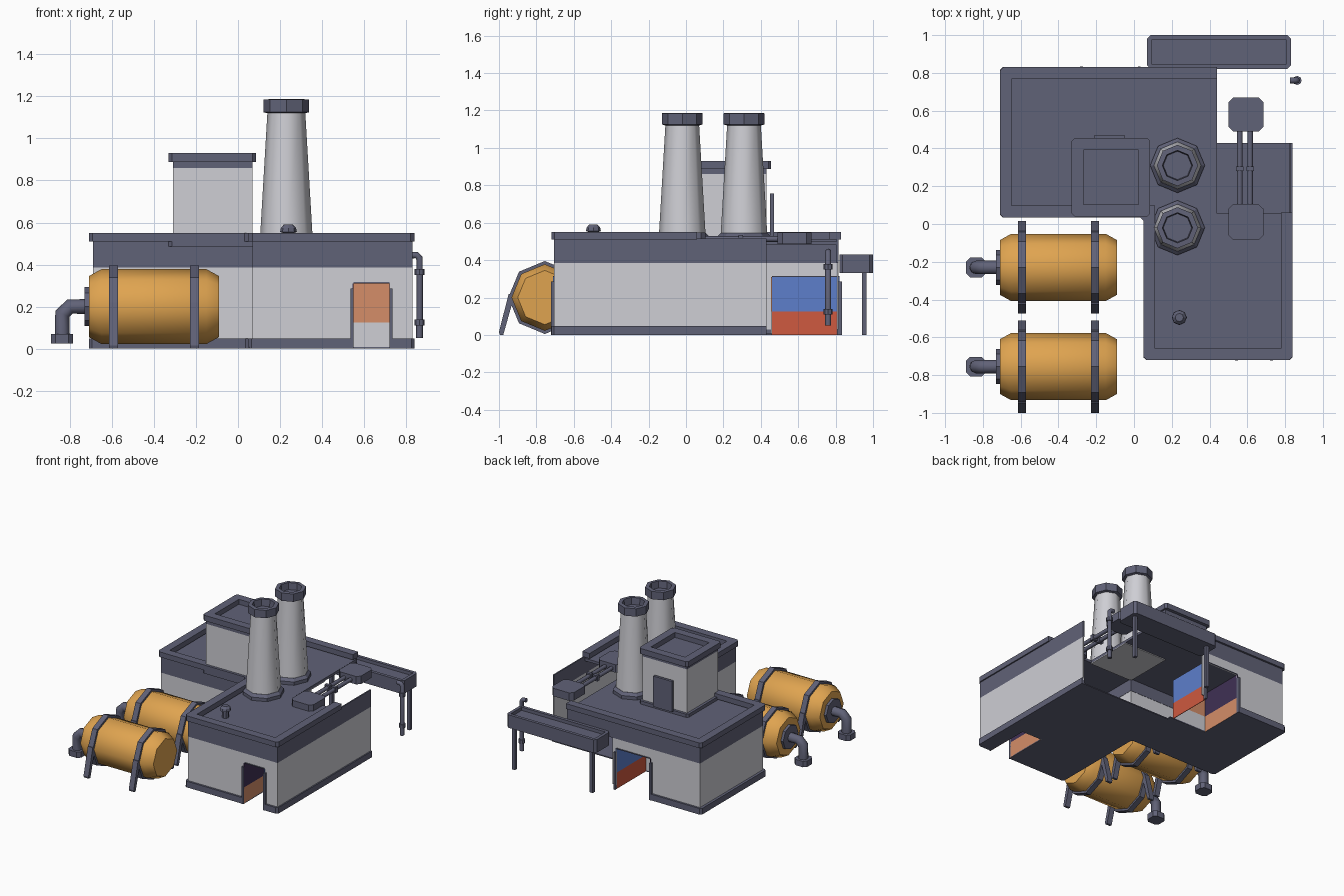
import bpy, bmesh, math
from mathutils import Vector, Matrix

if "Cube" in bpy.data.objects:
    bpy.data.objects.remove(bpy.data.objects["Cube"])


def mat(name, r, g, b):
    m = bpy.data.materials.new(name)
    m.diffuse_color = (r, g, b, 1)
    m.use_nodes = True
    m.node_tree.nodes["Principled BSDF"].inputs["Base Color"].default_value = m.diffuse_color
    return m


SLATE = mat("slate", .118, .122, .185)
WALL = mat("pale_grey", .62, .62, .66)
AMBER = mat("amber", .74, .37, .08)
SALMON = mat("salmon", .66, .27, .14)
BLUE = mat("blue", .11, .21, .60)
RED = mat("red", .62, .10, .05)
PURPLE = mat("purple", .05, .03, .09)


def finish(name, bm, m, smooth=None):
    bmesh.ops.recalc_face_normals(bm, faces=bm.faces)
    me = bpy.data.meshes.new(name)
    bm.to_mesh(me)
    bm.free()
    me.materials.append(m)
    ob = bpy.data.objects.new(name, me)
    bpy.context.collection.objects.link(ob)
    if smooth:
        bpy.ops.object.select_all(action='DESELECT')
        ob.select_set(True)
        bpy.context.view_layer.objects.active = ob
        bpy.ops.object.shade_smooth_by_angle(angle=math.radians(smooth))
    return ob


def box(name, x, y, z, m, bevel=0):
    """Box from (min, max) ranges, optionally with chamfered upright edges."""
    bm = bmesh.new()
    bmesh.ops.create_cube(bm, size=1)
    for v in bm.verts:
        v.co = [r[0] + (c + .5) * (r[1] - r[0]) for r, c in zip((x, y, z), v.co)]
    if bevel:
        up = [e for e in bm.edges if abs(e.verts[0].co.z - e.verts[1].co.z) > 1e-4]
        bmesh.ops.bevel(bm, geom=up, offset=bevel, segments=1, affect='EDGES')
    return finish(name, bm, m)


def run(name, pts, t, z0, z1, m, bevel=0, closed=False):
    """Wall strip along a plan path, thickness t towards the right of travel."""
    P = [Vector(p) for p in pts]
    n = len(P)
    segs = n if closed else n - 1
    nor = []
    for i in range(segs):
        d = (P[(i + 1) % n] - P[i]).normalized()
        nor.append(Vector((d.y, -d.x)))
    bm = bmesh.new()
    rows = []
    for i, p in enumerate(P):
        a = nor[i - 1] if (i or closed) else nor[0]
        b = nor[i] if i < segs else nor[-1]
        q = p + (a + b) / (1 + a.dot(b)) * t
        rows.append([bm.verts.new((*c, z)) for c, z in ((p, z0), (p, z1), (q, z1), (q, z0))])
    for i in range(segs):
        r, s = rows[i], rows[(i + 1) % n]
        for k in range(4):
            bm.faces.new((r[k], r[(k + 1) % 4], s[(k + 1) % 4], s[k]))
    if not closed:
        bm.faces.new(rows[0])
        bm.faces.new(rows[-1])
    if bevel:
        corner = rows if closed else rows[1:-1]
        es = [bm.edges.get((r[0], r[1])) for r in corner]
        bmesh.ops.bevel(bm, geom=es, offset=bevel, segments=1, affect='EDGES')
    return finish(name, bm, m)


def lathe(name, loc, profile, m, sides=8, along_x=False, smooth=None):
    """Revolve (radius, height) points round z, or round x."""
    bm = bmesh.new()
    rings = [[bm.verts.new((r * math.cos(math.tau * k / sides), r * math.sin(math.tau * k / sides), h))
              for k in range(sides)] for r, h in profile]
    for a, b in zip(rings, rings[1:]):
        for k in range(sides):
            j = (k + 1) % sides
            bm.faces.new((a[k], a[j], b[j], b[k]))
    bm.faces.new(rings[0])
    bm.faces.new(rings[-1])
    M = Matrix.Translation(loc)
    if along_x:
        M = M @ Matrix.Rotation(math.pi / 2, 4, 'Y')
    bm.transform(M)
    return finish(name, bm, m, smooth)


def prism_x(name, pts, x0, x1, m):
    """Extrude a (y, z) outline along x."""
    bm = bmesh.new()
    a = [bm.verts.new((x0, *p)) for p in pts]
    b = [bm.verts.new((x1, *p)) for p in pts]
    bm.faces.new(a)
    bm.faces.new(b)
    for k in range(len(pts)):
        j = (k + 1) % len(pts)
        bm.faces.new((a[k], a[j], b[j], b[k]))
    return finish(name, bm, m)


def tube(name, pts, r, m):
    cu = bpy.data.curves.new(name, 'CURVE')
    cu.dimensions = '3D'
    cu.bevel_depth, cu.bevel_resolution, cu.use_fill_caps = r, 2, True
    sp = cu.splines.new('POLY')
    sp.points.add(len(pts) - 1)
    for q, p in zip(sp.points, pts):
        q.co = (*p, 1)
    cu.materials.append(m)
    ob = bpy.data.objects.new(name, cu)
    bpy.context.collection.objects.link(ob)
    bpy.ops.object.select_all(action='DESELECT')
    ob.select_set(True)
    bpy.context.view_layer.objects.active = ob
    bpy.ops.object.convert(target='MESH')


# Building shell: L-shaped plan, open at the inner back right corner
walls = [(.83, .43), (.83, -.705), (.07, -.705), (.07, .05), (-.69, .05), (-.69, .815)]
right_part = walls[:2] + [(.72, -.705)]
left_part = [(.55, -.705)] + walls[2:] + [(-.27, .815)]
back_jamb = [(.02, .815), (.055, .815)]
for i, p in enumerate((right_part, left_part, back_jamb)):
    run(f"wall_{i}", p, .008, .03, .31, WALL)
run("wall_upper", walls + [(.055, .815)], .008, .31, .385, WALL)
run("wall_band", walls + [(.44, .815)], .01, .385, .515, SLATE)
run("roof_rim", [(.84, .06), (.84, -.72), (.05, -.72), (.05, .035), (-.71, .035), (-.71, .83), (.44, .83)],
    .062, .51, .55, SLATE, .018)
outer = [(.84, .43), (.84, -.72), (.05, -.72), (.05, .035), (-.71, .035), (-.71, .83)]
run("plinth_right", outer[:2] + [(.735, -.72)], .02, 0, .047, SLATE, .015)
run("plinth_left", [(.535, -.72)] + outer[2:] + [(-.285, .83)], .02, 0, .047, SLATE, .015)
box("roof_back", (-.69, .44), (.05, .815), (.48, .5), SLATE)
box("roof_front", (.07, .83), (-.705, .055), (.48, .5), SLATE)
box("roof_soffit", (.07, .44), (.05, .43), (.474, .48), WALL)

# Floor pieces left open under the two doorways
for i, (x, y) in enumerate([((.05, .55), (-.71, .43)), ((.72, .83), (-.71, .43)), ((.55, .72), (-.37, .43)),
                            ((-.7, -.27), (.04, .82)), ((-.27, .05), (.04, .46))]):
    box(f"floor_{i}", x, y, (0, .008), SLATE)

# Doorway recesses with two-tone linings
for nm, x0, x1, ymouth, yback in (("front", .55, .72, -.71, -.37), ("back", -.27, .02, .82, .46)):
    y = (min(ymouth, yback), max(ymouth, yback))
    s = 1 if yback > ymouth else -1
    yb = tuple(sorted((yback, yback + .005 * s)))
    for part, z, ml, mr, mb in (("lower", (0, .125), SALMON, RED, WALL), ("upper", (.125, .31), PURPLE, BLUE, SALMON)):
        box(f"{nm}_recess_left_{part}", (x0 - .004, x0), y, z, ml)
        box(f"{nm}_recess_right_{part}", (x1, x1 + .004), y, z, mr)
        box(f"{nm}_recess_end_{part}", (x0, x1), yb, z, mb)
    box(f"{nm}_recess_ceiling", (x0, x1), y, (.31, .316), SLATE)
    yo = ymouth - .013 * s
    yj = tuple(sorted((yo, yo + .025 * s)))
    for k, xj in enumerate(((x0 - .015, x0), (x1, x1 + .015))):
        box(f"{nm}_door_jamb_{k}", xj, yj, (0, .285), SLATE)

# Rooftop hut with sunken top and a door on its back
box("hut_skirt", (-.33, .085), (.035, .45), (.485, .525), SLATE, .015)
box("hut_body", (-.31, .07), (.055, .43), (.5, .86), WALL)
box("hut_band", (-.31, .07), (.055, .43), (.86, .892), SLATE)
run("hut_rim", [(.085, .455), (.085, .04), (-.33, .04), (-.33, .455)], .062, .888, .93, SLATE, .015, True)
run("hut_door_frame", [(-.05, .45), (-.21, .45)], .02, .52, .755, SLATE)
box("hut_door_panel", (-.195, -.065), (.449, .454), (.53, .735), SLATE)
box("hut_door_handle", (-.1, -.085), (.452, .462), (.62, .645), SLATE)

# Two chimneys
for i, y in enumerate((-.02, .31)):
    lathe(f"chimney_collar_{i}", (.23, y, 0), [(.145, .49), (.145, .525), (.125, .545)], SLATE)
    lathe(f"chimney_{i}", (.23, y, 0), [(.125, .53), (.09, 1.125)], WALL, smooth=50)
    lathe(f"chimney_cap_{i}", (.23, y, 0), [(.09, 1.12), (.109, 1.125), (.109, 1.185), (.08, 1.187), (.075, 1.135)], SLATE)

# Roof vent
lathe("roof_vent", (.24, -.495, 0), [(.024, .49), (.024, .55), (.04, .555), (.036, .575), (.022, .59)], SLATE)

# Roof conduit boxes joined by twin pipes
for i, y in enumerate(((-.085, .105), (.49, .67))):
    box(f"conduit_box_{i}", (.5, .685), y, (.487, .548), SLATE, .025)
for i, x in enumerate((.56, .615)):
    tube(f"conduit_pipe_{i}", [(x, .08, .513), (x, .51, .513)], .015, SLATE)
    box(f"conduit_clamp_{i}", (x - .02, x + .02), (.28, .305), (.492, .535), SLATE)

# Canopy on posts behind the building
box("canopy_tray", (.07, .83), (.82, 1.0), (.33, .405), SLATE, .018)
run("canopy_rim", [(.83, 1.0), (.83, .82), (.07, .82), (.07, 1.0)], .024, .4, .43, SLATE, .018, True)
for i, x in enumerate((.13, .79)):
    box(f"canopy_post_{i}", (x - .013, x + .013), (.94, .966), (0, .34), SLATE)

# Drain pipe with sleeves
tube("drain_pipe", [(.825, .76, .445), (.85, .76, .445), (.864, .76, .43), (.864, .76, .05)], .016, SLATE)
for i, z in enumerate((.11, .35)):
    lathe(f"drain_sleeve_{i}", (.864, .76, z), [(.024, 0), (.024, .028)], SLATE)

# Two strapped tanks with outlet elbows
for i, y in enumerate((-.23, -.755)):
    c = (0, y, .2)
    lathe(f"tank_{i}", c, [(.145, -.71), (.178, -.65), (.178, -.15), (.145, -.09)], AMBER, along_x=True, smooth=50)
    for j, x in enumerate((-.592, -.207)):
        lathe(f"tank_{i}_strap_{j}", c, [(.195, x - .021), (.195, x + .021)], SLATE, along_x=True)
        for s in (-1, 1):
            prism_x(f"tank_{i}_leg_{j}_{'near' if s < 0 else 'far'}",
                    [(y + s * a, z) for a, z in ((.16, .22), (.193, .22), (.245, .015), (.24, 0), (.222, 0))],
                    x - .021, x + .021, SLATE)
    lathe(f"tank_{i}_flange", c, [(.093, -.73), (.093, -.705)], SLATE, along_x=True)
    tube(f"tank_{i}_outlet", [(-.715, y, .2), (-.8, y, .2), (-.836, y, .165), (-.836, y, .05)], .036, SLATE)
    box(f"tank_{i}_outlet_foot", (-.89, -.784), (y - .052, y + .052), (.025, .07), SLATE, .022)
